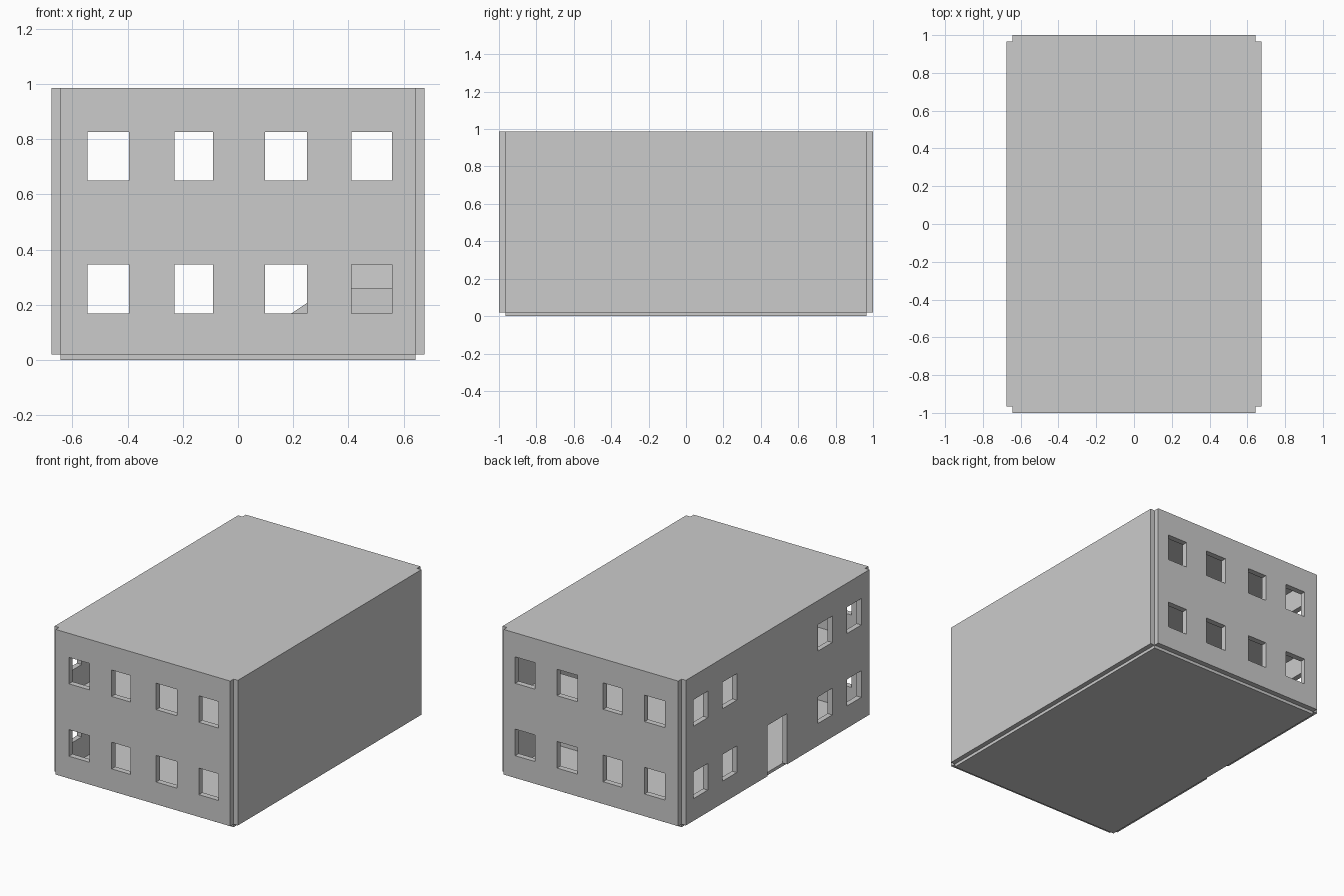
import bpy, bmesh
from mathutils import Vector

if "Cube" in bpy.data.objects:
    bpy.data.objects.remove(bpy.data.objects["Cube"])


def prism(bm, outline, offset):
    """Extrude a closed 3D outline along an offset vector."""
    face = bm.faces.new([bm.verts.new(p) for p in outline])
    new = bmesh.ops.extrude_face_region(bm, geom=[face], use_keep_orig=True)["geom"]
    verts = [g for g in new if isinstance(g, bmesh.types.BMVert)]
    bmesh.ops.translate(bm, verts=verts, vec=Vector(offset))


def box(bm, x, y, z):
    prism(bm, [(x[0], y[0], z[0]), (x[1], y[0], z[0]),
               (x[1], y[1], z[0]), (x[0], y[1], z[0])], (0, 0, z[1] - z[0]))


def finish(name, bm):
    bmesh.ops.recalc_face_normals(bm, faces=bm.faces)
    mesh = bpy.data.meshes.new(name)
    bm.to_mesh(mesh)
    bm.free()
    obj = bpy.data.objects.new(name, mesh)
    bpy.context.collection.objects.link(obj)
    return obj


def boxes(name, items):
    bm = bmesh.new()
    for item in items:
        box(bm, *item)
    return finish(name, bm)


def cut(obj, cutter):
    mod = obj.modifiers.new("cut", 'BOOLEAN')
    mod.operation, mod.solver, mod.object = 'DIFFERENCE', 'EXACT', cutter
    bpy.context.view_layer.objects.active = obj
    bpy.ops.object.modifier_apply(modifier=mod.name)
    bpy.data.objects.remove(cutter)


XO, XI, YO, YI = 0.675, 0.643, 1.0, 0.965
BASE, UPPER, TOP = 0.02, 0.503, 0.986
ROWS = [(0.168, 0.345), (0.65, 0.826)]

# Walls and roof: block with notched corners
bm = bmesh.new()
quarter = [(XO, YI), (XI, YI), (XI, YO)]
outline = (quarter + [(-x, y) for x, y in reversed(quarter)]
           + [(-x, -y) for x, y in quarter]
           + [(x, -y) for x, y in reversed(quarter)])
prism(bm, [(x, y, BASE) for x, y in outline], (0, 0, TOP - BASE))
shell = finish("walls_and_roof", bm)

# Hollow interior
e = 0.003
cut(shell, boxes("interior_cutter", [((-XI + e, XI - e), (-YI + e, YI - e), (-0.1, TOP - 0.015))]))

# Front and back windows
columns = [(-0.545, -0.395), (-0.23, -0.09), (0.098, 0.25), (0.412, 0.558)]
cut(shell, boxes("front_back_cutter", [(x, (-1.2, 1.2), z) for z in ROWS for x in columns]))

# Left wall windows and door
side = [(0.735, 0.885), (0.43, 0.58), (-0.575, -0.425), (-0.88, -0.73)]
openings = [((-0.8, -0.6), y, z) for z in ROWS for y in side]
openings.append(((-0.8, -0.6), (-0.1, 0.105), (-0.1, 0.358)))
cut(shell, boxes("left_cutter", openings))

# Ground floor slab
boxes("ground_floor", [((-XI, XI), (-YI, YI), (0, BASE))])

# Upper floor with a stair opening
W, EDGE, MID, END = 0.12, 0.33, 0.26, 0.47
upper = boxes("upper_floor", [((-XI, XI), (-YI, YI), (UPPER - 0.02, UPPER))])
cut(upper, boxes("stair_hole_cutter", [((EDGE, XI - e), (-W, END), (0.4, 0.6))]))

# Ramped stair: lower flight, landing, upper flight
bm = bmesh.new()
prism(bm, [(-0.03, -W, BASE), (EDGE, -W, BASE), (EDGE, -W, MID)], (0, 2 * W, 0))
finish("lower_ramp", bm)
boxes("landing", [((EDGE, XI), (-W, W), (BASE, MID))])
bm = bmesh.new()
prism(bm, [(EDGE, W, BASE), (EDGE, END, BASE), (EDGE, END, UPPER), (EDGE, W, MID)],
      (XI - EDGE, 0, 0))
finish("upper_ramp", bm)
